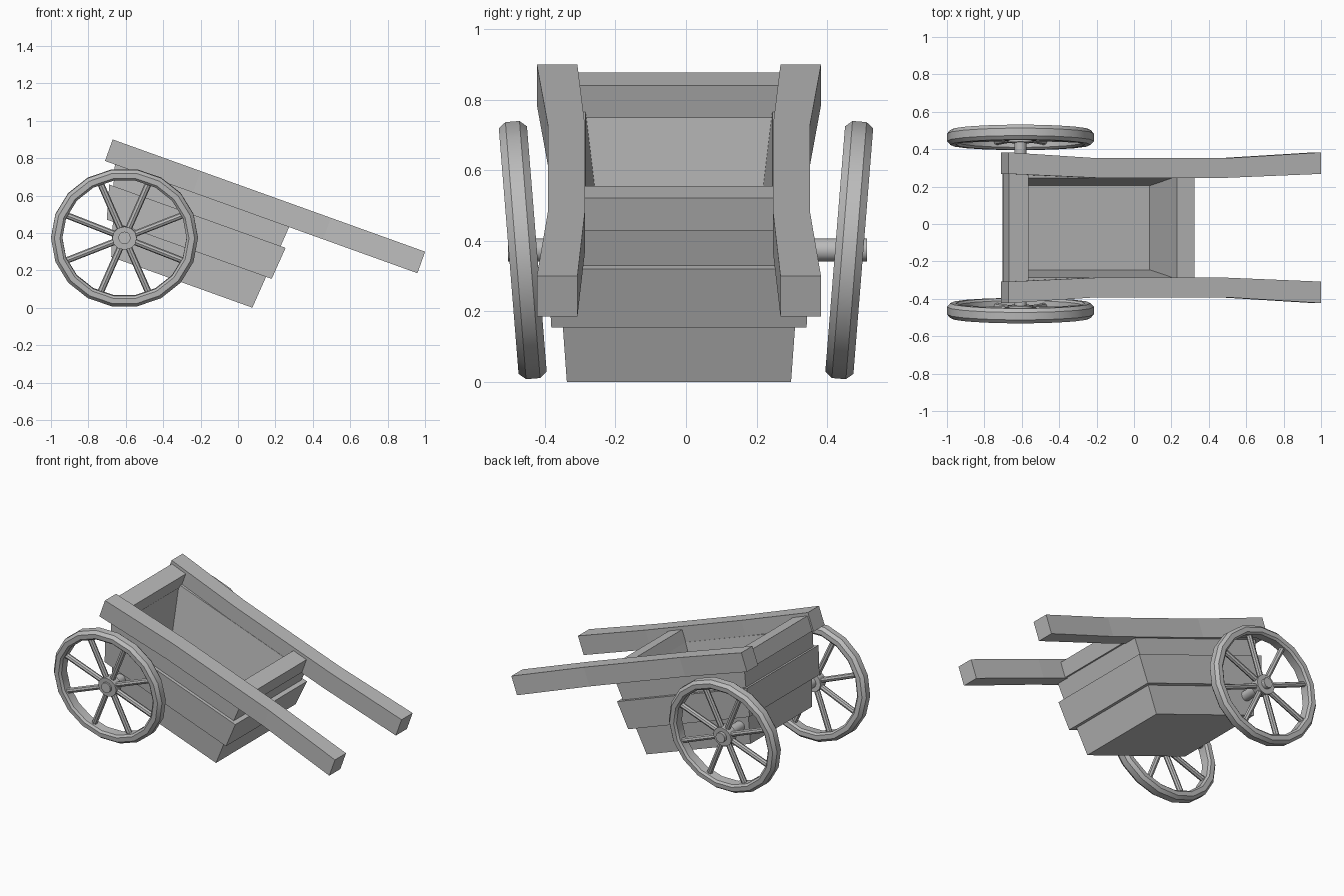
import bpy, bmesh, math
from mathutils import Matrix, Vector

cube = bpy.data.objects.get("Cube")
if cube:
    bpy.data.objects.remove(cube, do_unlink=True)

grey = bpy.data.materials.new("plain_grey")
grey.use_nodes = True
grey.diffuse_color = (0.5, 0.5, 0.5, 1)
grey.node_tree.nodes["Principled BSDF"].inputs["Base Color"].default_value = (0.5, 0.5, 0.5, 1)

# Frame of the tipped cart: x along the shafts, z up from the shaft tops
TILT = Matrix.Translation((-0.67, -0.02, 0.9)) @ Matrix.Rotation(math.radians(19.76), 4, 'Y')


def make(name, bm, matrix, smooth=False):
    bmesh.ops.recalc_face_normals(bm, faces=bm.faces[:])
    mesh = bpy.data.meshes.new(name)
    bm.to_mesh(mesh)
    bm.free()
    mesh.materials.append(grey)
    obj = bpy.data.objects.new(name, mesh)
    bpy.context.scene.collection.objects.link(obj)
    obj.matrix_world = matrix
    if smooth:
        bpy.ops.object.select_all(action='DESELECT')
        obj.select_set(True)
        bpy.context.view_layer.objects.active = obj
        bpy.ops.object.shade_smooth_by_angle(angle=math.radians(35))
    return obj


def loft(bm, rings, closed=False):
    """Skin a row of point rings, capping the ends unless closed."""
    loops = [[bm.verts.new(p) for p in ring] for ring in rings]
    pairs = list(zip(loops, loops[1:]))
    if closed:
        pairs.append((loops[-1], loops[0]))
    else:
        bm.faces.new(loops[0])
        bm.faces.new(loops[-1])
    for a, b in pairs:
        for i in range(len(a)):
            j = (i + 1) % len(a)
            bm.faces.new((a[i], a[j], b[j], b[i]))


def rod(bm, start, end, radius, sides):
    start, end = Vector(start), Vector(end)
    axis = end - start
    turn = axis.to_track_quat('Z', 'Y').to_matrix().to_4x4()
    bmesh.ops.create_cone(bm, cap_ends=True, segments=sides, radius1=radius, radius2=radius,
                          depth=axis.length, matrix=Matrix.Translation((start + end) / 2) @ turn)


# Bent shafts: (distance along, inner edge, outer edge)
SHAFT = [(0, 0.288, 0.403), (0.5, 0.267, 0.372), (1.24, 0.267, 0.372), (1.775, 0.288, 0.403)]
for side, name in ((1, "left_shaft"), (-1, "right_shaft")):
    bm = bmesh.new()
    loft(bm, [[(x, side * a, 0), (x, side * b, 0), (x, side * b, -0.122), (x, side * a, -0.122)]
              for x, a, b in SHAFT])
    make(name, bm, TILT)

# Cross beams between the shafts
for name, x0, x1 in (("rear_beam", 0.01, 0.12), ("front_beam", 0.963, 1.064)):
    bm = bmesh.new()
    loft(bm, [[(x0, y, -0.02), (x1, y, -0.02), (x1, y, -0.118), (x0, y, -0.118)]
              for y in (-0.29, 0.29)])
    make(name, bm, TILT)

# Stepped plank box: (height, rear, front, half width), down the outside and up the inside
BOX = [(-0.1, 0.05, 1.048, 0.355), (-0.233, 0.088, 1.038, 0.35),
       (-0.233, 0.064, 1.066, 0.372), (-0.414, 0.115, 1.052, 0.362),
       (-0.414, 0.15, 1.02, 0.33), (-0.594, 0.205, 1.007, 0.318),
       (-0.42, 0.2, 0.952, 0.225), (-0.1, 0.11, 0.963, 0.265)]
bm = bmesh.new()
rings = [[bm.verts.new(p) for p in ((a, -w, z), (b, -w, z), (b, w, z), (a, w, z))]
         for z, a, b, w in BOX]
for n, ring in enumerate(rings):
    nxt = rings[(n + 1) % len(rings)]
    if n == 5:
        bm.faces.new(ring)      # underside
        bm.faces.new(nxt)       # floor
        continue
    for i in range(4):
        j = (i + 1) % 4
        bm.faces.new((ring[i], ring[j], nxt[j], nxt[i]))
make("plank_box", bm, TILT)

# Wheels: rounded rim, eight spokes and a hub, leaning outwards at the top
RIM = [(0.332, -0.028), (0.345, -0.04), (0.375, -0.04), (0.393, -0.02),
       (0.393, 0.02), (0.375, 0.04), (0.345, 0.04), (0.332, 0.028)]
SIDES = 18
for side, name in ((1, "left"), (-1, "right")):
    place = (Matrix.Translation((-0.607, side * 0.463, 0.374))
             @ Matrix.Rotation(math.radians(-4.6 * side), 4, 'X')
             @ Matrix.Diagonal((1, 1, 0.945, 1)))
    bm = bmesh.new()
    angles = [math.tau * i / SIDES for i in range(SIDES)]
    loft(bm, [[(r * math.cos(t), y, r * math.sin(t)) for r, y in RIM] for t in angles], closed=True)
    make(name + "_wheel_rim", bm, place, True)

    bm = bmesh.new()
    for i in range(8):
        t = math.tau * (i + 0.5) / 8
        d = Vector((math.cos(t), 0, math.sin(t)))
        rod(bm, d * 0.04, d * 0.345, 0.018, 8)
    make(name + "_wheel_spokes", bm, place, True)

    bm = bmesh.new()
    rod(bm, (0, -0.028, 0), (0, 0.028, 0), 0.066, 12)
    make(name + "_wheel_hub", bm, place, True)

# Axle through both hubs
bm = bmesh.new()
rod(bm, (0, -0.505, 0), (0, 0.513, 0), 0.033, 12)
make("axle", bm, Matrix.Translation((-0.607, 0, 0.374)), True)
